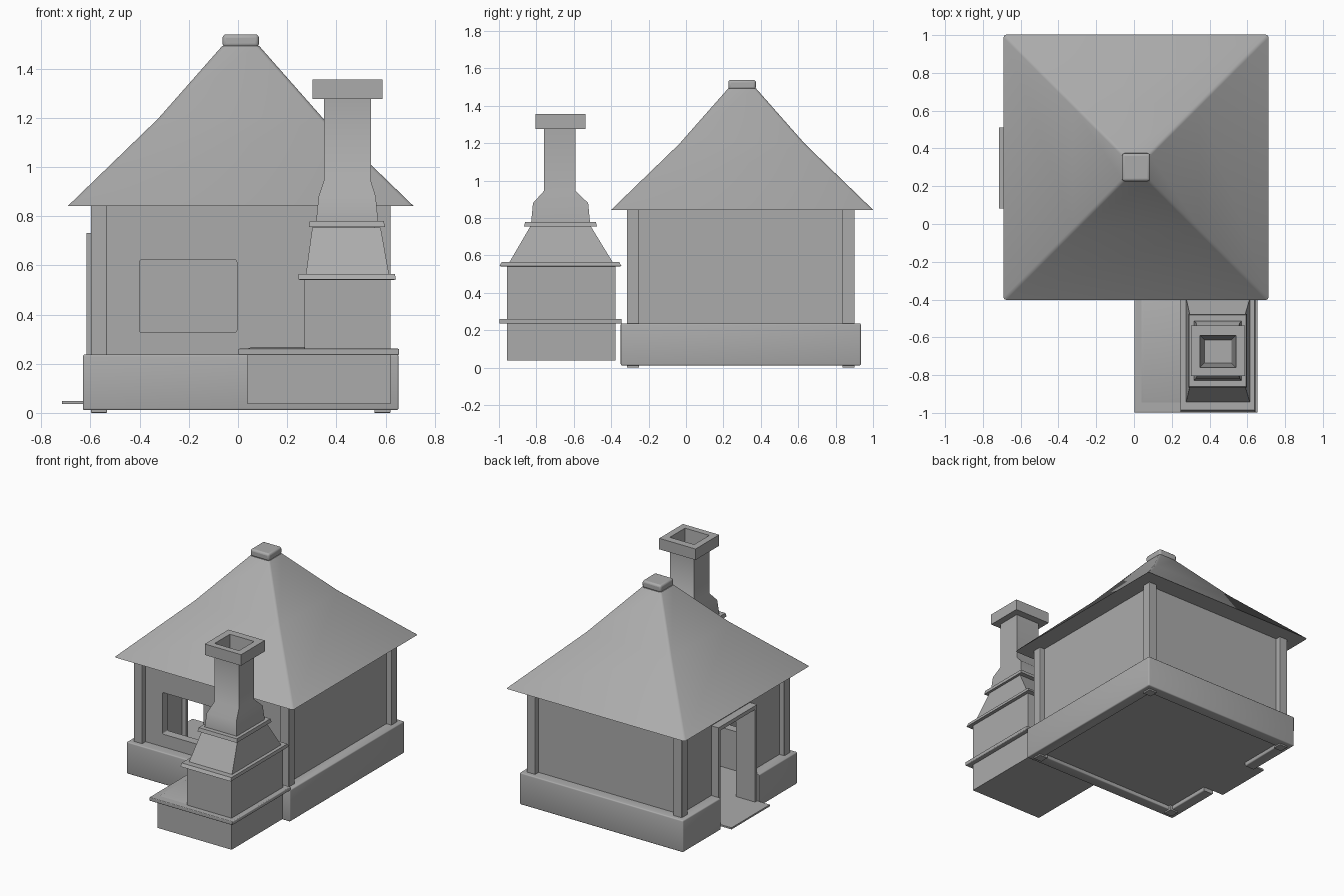
import bpy, bmesh
from math import radians

if "Cube" in bpy.data.objects:
    bpy.data.objects.remove(bpy.data.objects["Cube"])

GREY = bpy.data.materials.new("mid_grey")
GREY.diffuse_color = (0.41, 0.41, 0.41, 1)
GREY.use_nodes = True
GREY.node_tree.nodes["Principled BSDF"].inputs["Base Color"].default_value = GREY.diffuse_color


def loft(name, sections, closed=False, bevel=0.0, hips=0.0):
    """Stack of rectangles (x0, x1, y0, y1, z); closed joins last to first."""
    bm = bmesh.new()
    rings = [[bm.verts.new(p) for p in ((a, c, z), (b, c, z), (b, d, z), (a, d, z))]
             for a, b, c, d, z in sections]
    n = len(rings)
    for i in range(n if closed else n - 1):
        lo, hi = rings[i], rings[(i + 1) % n]
        for k in range(4):
            m = (k + 1) % 4
            bm.faces.new((lo[k], lo[m], hi[m], hi[k]))
    if not closed:
        bm.faces.new(rings[0][::-1])
        bm.faces.new(rings[-1])
    bmesh.ops.recalc_face_normals(bm, faces=bm.faces)
    if hips:                 # round only the sloping corner edges
        edges = [e for e in bm.edges
                 if abs(e.verts[0].co.z - e.verts[1].co.z) > 0.01]
        bmesh.ops.bevel(bm, geom=edges, offset=hips, segments=2, profile=0.5,
                        affect='EDGES')
    mesh = bpy.data.meshes.new(name)
    bm.to_mesh(mesh)
    bm.free()
    mesh.materials.append(GREY)
    ob = bpy.data.objects.new(name, mesh)
    bpy.context.collection.objects.link(ob)
    if bevel:
        mod = ob.modifiers.new("bevel", 'BEVEL')
        mod.width, mod.segments = bevel, 3
        mod.limit_method = 'ANGLE'
    return ob


def box(name, x0, x1, y0, y1, z0, z1, bevel=0.0):
    return loft(name, [(x0, x1, y0, y1, z0), (x0, x1, y0, y1, z1)], bevel=bevel)


def ring(name, cx, cy, outer, inner, z0, z1, bevel=0.0):
    o, i = ((cx - h, cx + h, cy - h, cy + h) for h in (outer, inner))
    return loft(name, [(*o, z0), (*o, z1), (*i, z1), (*i, z0)], True, bevel)


def cut(ob, *dims, bevel=0.0):
    """Subtract a box from an object and remove the cutter."""
    cutter = box("cutter", *dims, bevel=bevel)
    cutter.hide_render = True
    mod = ob.modifiers.new("cut", 'BOOLEAN')
    mod.operation, mod.solver, mod.object = 'DIFFERENCE', 'EXACT', cutter
    bpy.context.view_layer.objects.active = ob
    for m in [m.name for m in ob.modifiers]:
        bpy.ops.object.modifier_apply(modifier=m)
    bpy.data.objects.remove(cutter)


def smooth(ob, angle=35):
    bpy.ops.object.select_all(action='DESELECT')
    ob.select_set(True)
    bpy.context.view_layer.objects.active = ob
    bpy.ops.object.shade_smooth_by_angle(angle=radians(angle))


CX, CY = 0.011, 0.293        # house centre
DY0, DY1 = 0.08, 0.514       # doorway

# Plinth, walls, window and door openings
plinth = ring("plinth", CX, CY, 0.642, 0.56, 0.014, 0.24, 0.008)
cut(plinth, -0.8, -0.4, DY0, DY1, -0.1, 0.4)
walls = ring("walls", CX, CY, 0.570, 0.508, 0.045, 0.845)
cut(walls, -0.8, -0.4, DY0, DY1, -0.1, 0.735)
cut(walls, -0.40, -0.005, -0.5, -0.1, 0.33, 0.625, bevel=0.008)

# Corner posts
for sx in (-1, 1):
    for sy in (-1, 1):
        x, y = CX + sx * 0.576, CY + sy * 0.576
        box("corner_post", x - .033, x + .033, y - .033, y + .033, 0.003, 0.85, 0.004)

# Floor and doorstep
box("floor", -0.57, 0.59, -0.29, 0.87, 0.04, 0.052)
box("doorstep", -0.716, -0.56, DY0 + .002, DY1 - .002, 0.04, 0.052)

# Door frame
for y in (DY0, DY1 - 0.025):
    box("door_jamb", -0.615, -0.465, y, y + 0.025, 0.05, 0.735)
box("door_lintel", -0.615, -0.465, DY0 + .025, DY1 - .025, 0.708, 0.735)

# Roof with a kinked slope, rounded hips, and ridge cap
RY = 0.30
loft("roof", [(CX - h, CX + h, RY - h, RY + h, z) for h, z in
              ((0.702, 0.845), (0.335, 1.20), (0.075, 1.495))], hips=0.012)
box("roof_cap", CX - .074, CX + .074, RY - .074, RY + .074, 1.49, 1.542, 0.014)

# Outdoor oven: base, worktop and hearth
box("oven_base", 0.038, 0.62, -0.957, -0.378, 0.04, 0.238)
box("oven_worktop", 0.002, 0.655, -0.998, -0.345, 0.238, 0.264, 0.005)
loft("oven_hearth", [(0.035, 0.60, -0.95, -0.385, 0.262),
                     (0.055, 0.58, -0.93, -0.405, 0.271)])

# Firebox, opening towards the worktop
firebox = box("firebox", 0.27, 0.62, -0.957, -0.378, 0.26, 0.55)
cut(firebox, 0.2, 0.58, -0.92, -0.42, 0.262, 0.51)

# Hood and its two cornices
loft("lower_cornice", [(0.255, 0.63, -0.975, -0.365, 0.543),
                       (0.245, 0.642, -0.998, -0.345, 0.546),
                       (0.247, 0.638, -0.985, -0.357, 0.568)])
loft("hood", [(0.275, 0.615, -0.948, -0.388, 0.56), (0.302, 0.58, -0.833, -0.508, 0.757)])
loft("upper_cornice", [(0.288, 0.597, -0.866, -0.476, 0.758),
                       (0.292, 0.593, -0.860, -0.482, 0.783)])

# Neck, hollow flue and crown in one skin
i = (0.349, 0.540, -0.760, -0.590)
o = (0.302, 0.587, -0.804, -0.538)
flue = loft("flue", [(0.317, 0.570, -0.828, -0.513, 0.778), (0.328, 0.560, -0.818, -0.523, 0.883),
                     (*i, 0.947), (*i, 1.28), (*o, 1.28), (*o, 1.358), (*i, 1.358),
                     (0.374, 0.515, -0.735, -0.613, 1.0)])

# Soft shading where bends are gentle; rest the model on the ground
for ob in bpy.data.objects:
    smooth(ob, 50 if ob.name == "flue" else 35)
    ob.location.z -= 0.003
